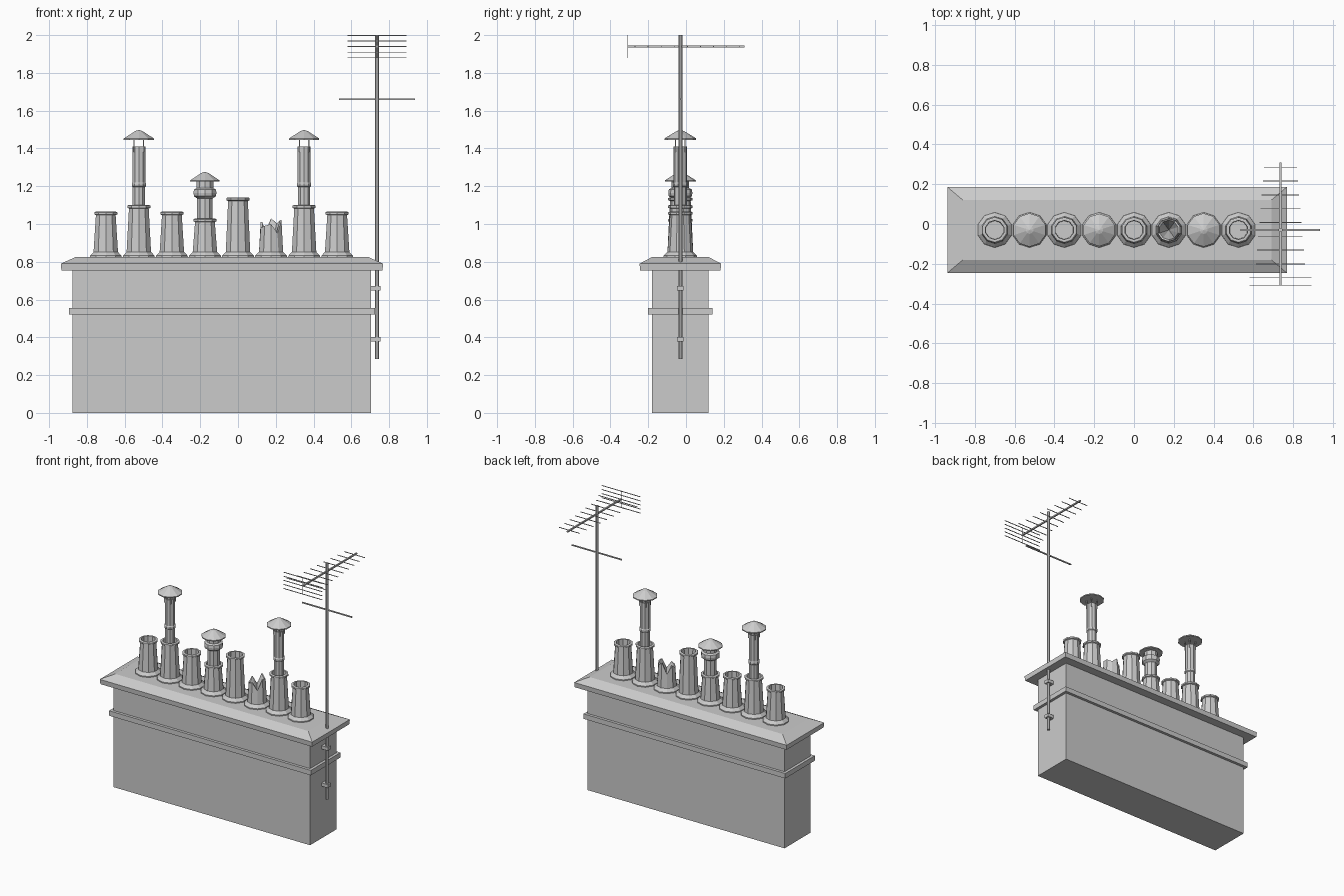
import bpy, bmesh
from math import sin, cos, pi

cube = bpy.data.objects.get("Cube")
if cube:
    bpy.data.objects.remove(cube, do_unlink=True)

grey = bpy.data.materials.new("plain grey")
grey.use_nodes = True
grey.diffuse_color = (0.6, 0.6, 0.6, 1)
grey.node_tree.nodes["Principled BSDF"].inputs["Base Color"].default_value = (0.6, 0.6, 0.6, 1)

CX, CY = -0.085, -0.03   # centre of the stack
SIDES = 10


def finish(name, bm):
    bmesh.ops.recalc_face_normals(bm, faces=bm.faces)
    mesh = bpy.data.meshes.new(name)
    bm.to_mesh(mesh)
    bm.free()
    mesh.materials.append(grey)
    ob = bpy.data.objects.new(name, mesh)
    bpy.context.collection.objects.link(ob)
    return ob


def box(name, centre, size):
    bm = bmesh.new()
    bmesh.ops.create_cube(bm, size=1)
    for v in bm.verts:
        v.co = [c + a * s for c, a, s in zip(centre, v.co, size)]
    return finish(name, bm)


def lathe(name, x, y, profile, sides=SIDES, jag=None):
    """Turn (radius, z) points about a vertical axis; jag offsets the rings it names."""
    bm = bmesh.new()
    rings = []
    for i, (r, z) in enumerate(profile):
        if r == 0:
            rings.append([bm.verts.new((x, y, z))] * sides)
            continue
        ring = []
        for k in range(sides):
            a = 2 * pi * (k + 0.5) / sides
            dz = jag[1][k] if jag and i in jag[0] else 0
            ring.append(bm.verts.new((x + r * cos(a), y + r * sin(a), z + dz)))
        rings.append(ring)
    for lo, hi in zip(rings, rings[1:]):
        for k in range(sides):
            n = (k + 1) % sides
            corners = list(dict.fromkeys((lo[k], lo[n], hi[n], hi[k])))
            bm.faces.new(corners)
    return finish(name, bm)


# Brick stack, band course and sloped cap
box("stack_body", (CX, CY, 0.38), (1.58, 0.30, 0.76))
box("stack_band", (CX, CY, 0.538), (1.62, 0.34, 0.036))

bm = bmesh.new()
layers = []
for hx, hy, z in ((0.85, 0.213, 0.755), (0.853, 0.216, 0.79), (0.775, 0.15, 0.825)):
    layers.append([bm.verts.new((CX + sx * hx, CY + sy * hy, z))
                   for sx, sy in ((-1, -1), (1, -1), (1, 1), (-1, 1))])
bm.faces.new(layers[0])
bm.faces.new(layers[-1])
for lo, hi in zip(layers, layers[1:]):
    for k in range(4):
        n = (k + 1) % 4
        bm.faces.new((lo[k], lo[n], hi[n], hi[k]))
finish("stack_cap", bm)


# Chimney pots
def pot(name, x, top):
    lathe(name, x, CY, [
        (0, 0.81), (0.09, 0.81), (0.088, 0.832), (0.068, 0.852), (0.055, top - 0.018),
        (0.064, top - 0.014), (0.064, top - 0.003), (0.058, top), (0.048, top),
        (0.046, top - 0.06), (0, top - 0.06)])


def cowl(name, x, z, radius):
    lathe(name, x, CY, [(0, z), (radius, z), (radius, z + 0.007),
                        (0.02, z + 0.046), (0, z + 0.052)])


def flue(name, x):
    """Tall pipe with a joint ring, struts and a conical rain cowl."""
    lathe(name + "_pipe", x, CY, [
        (0, 1.04), (0.034, 1.04), (0.034, 1.195), (0.039, 1.2), (0.039, 1.215),
        (0.036, 1.22), (0.036, 1.41), (0.029, 1.41), (0.029, 1.33), (0, 1.33)])
    for k in range(4):
        a = pi * (k + 0.5) / 2
        box(f"{name}_strut_{k}", (x + 0.035 * cos(a), CY + 0.035 * sin(a), 1.415),
            (0.006, 0.006, 0.07))
    cowl(name + "_cowl", x, 1.446, 0.084)


tops = {0: 1.065, 1: 1.1, 2: 1.065, 3: 1.028, 4: 1.14, 6: 1.1, 7: 1.065}
for i, top in tops.items():
    pot(f"pot_{i}", -0.7 + 0.175 * i, top)
flue("left_flue", -0.525)
flue("right_flue", 0.35)

# Short vent with a collar
lathe("vent_stem", -0.175, CY, [
    (0, 0.97), (0.043, 0.97), (0.043, 1.135), (0.061, 1.147), (0.064, 1.165),
    (0.061, 1.183), (0.047, 1.19), (0.047, 1.226), (0, 1.226)])
cowl("vent_cowl", -0.175, 1.224, 0.082)

# Broken pot with a jagged edge
jagged = (0.03, 0.01, 0.04, -0.04, 0.02, -0.01, 0, 0.01, -0.04, 0.03)
lathe("broken_pot", 0.175, CY, [
    (0, 0.81), (0.09, 0.81), (0.088, 0.832), (0.067, 0.852), (0.058, 0.99),
    (0.049, 0.99), (0, 0.87)], jag=((4, 5), jagged))

# Aerial mast and wall brackets
MX = 0.736
lathe("mast", MX, CY, [(0, 0.285), (0.011, 0.285), (0.011, 2), (0, 2)], sides=8)
for z in (0.66, 0.39):
    box("mast_bracket", (0.729, CY, z), (0.052, 0.036, 0.024))

# Aerial boom, directors, reflector and lower rod
THIN = 0.004
box("boom", (MX, 0, 1.94), (0.01, 0.62, 0.01))
for k in range(9):
    y = 0.285 - 0.0694 * k
    half = 0.155 if k == 8 else 0.082 + 0.006 * k
    box(f"director_{k}", (MX, y, 1.94), (2 * half, THIN, THIN))
box("reflector_post", (MX, -0.308, 1.939), (THIN, THIN, 0.122))
for k in range(5):
    box(f"reflector_{k}", (MX, -0.308, 1.88 + 0.0295 * k), (0.31, THIN, THIN))
box("lower_rod", (MX, CY, 1.66), (0.4, 0.008, 0.008))
